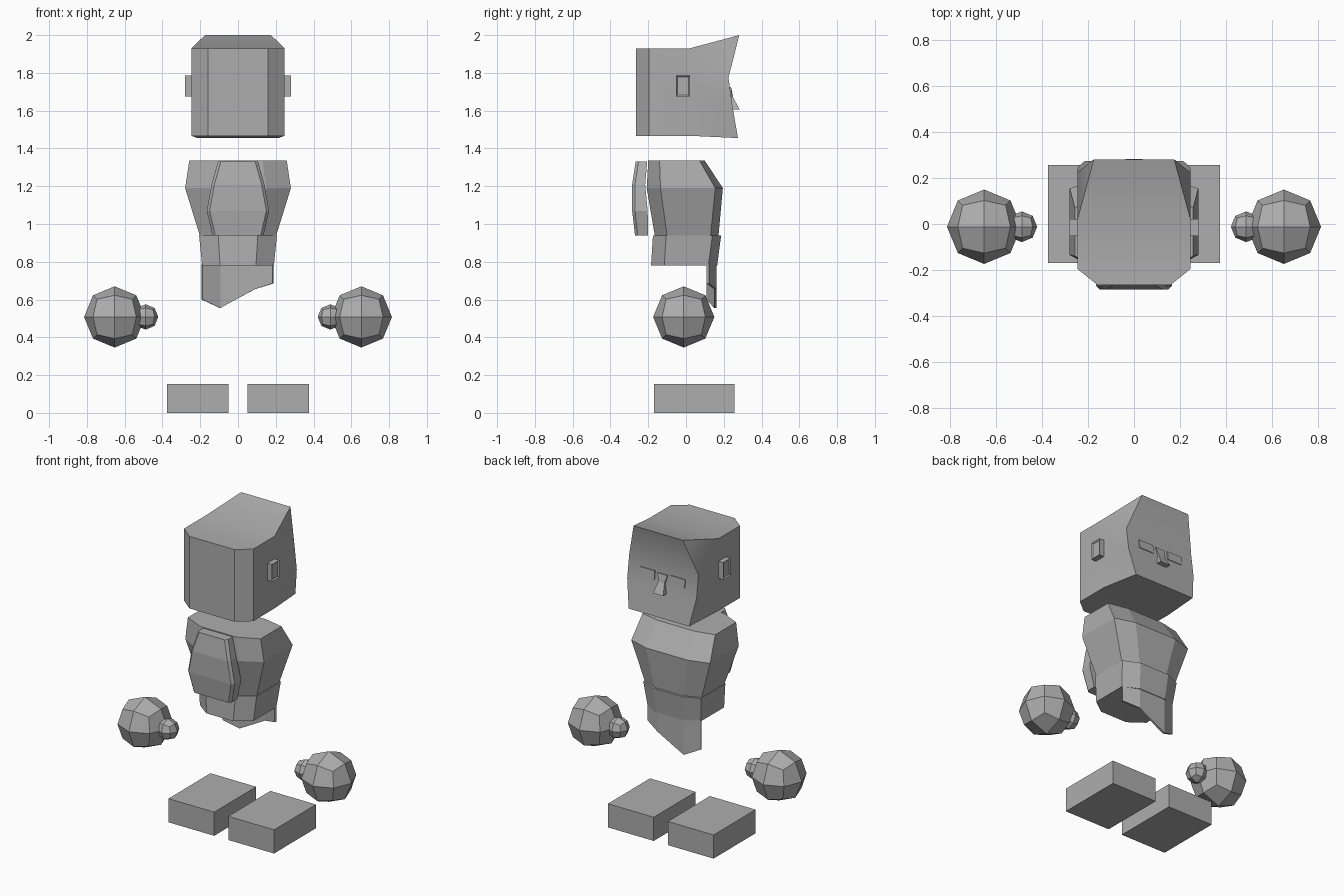
import bpy, bmesh, math
from mathutils import Vector

cube = bpy.data.objects.get("Cube")
if cube:
    bpy.data.objects.remove(cube, do_unlink=True)

COLOR = (0.42, 0.42, 0.42, 1.0)
grey = bpy.data.materials.new("plain grey")
grey.use_nodes = True
grey.diffuse_color = COLOR
bsdf = next(n for n in grey.node_tree.nodes if n.type == 'BSDF_PRINCIPLED')
bsdf.inputs["Base Color"].default_value = COLOR


def finish(name, bm, smooth=False):
    bmesh.ops.recalc_face_normals(bm, faces=bm.faces)
    me = bpy.data.meshes.new(name)
    bm.to_mesh(me)
    bm.free()
    me.materials.append(grey)
    ob = bpy.data.objects.new(name, me)
    bpy.context.collection.objects.link(ob)
    if smooth:
        bpy.ops.object.select_all(action='DESELECT')
        ob.select_set(True)
        bpy.context.view_layer.objects.active = ob
        bpy.ops.object.shade_smooth_by_angle(angle=math.radians(30))
    return ob


def mirrored_loft(name, rows, smooth=False, split=False):
    """Stack of symmetric rings; each row lists the +x half of the ring, front to back."""
    bm = bmesh.new()
    n = len(rows[0])
    right = [[bm.verts.new(p) for p in r] for r in rows]
    left = [[bm.verts.new((-x, y, z)) for x, y, z in r] for r in rows]
    for j in range(len(rows) - 1):
        for side in (right, left):
            a, b = side[j], side[j + 1]
            for i in range(n - 1):
                if split:
                    bm.faces.new((a[i], a[i + 1], b[i]))
                    bm.faces.new((a[i + 1], b[i + 1], b[i]))
                else:
                    bm.faces.new((a[i], a[i + 1], b[i + 1], b[i]))
        for i in (0, n - 1):
            bm.faces.new((right[j][i], right[j + 1][i], left[j + 1][i], left[j][i]))
    for j in (0, len(rows) - 1):
        for i in range(n - 1):
            bm.faces.new((right[j][i], right[j][i + 1], left[j][i + 1], left[j][i]))
    return finish(name, bm, smooth)


def octagon(z, side_x, mid_x, front, side_front, side_back, back):
    return [(mid_x, front, z), (side_x, side_front, z), (side_x, side_back, z), (mid_x, back, z)]


def box(name, lo, hi):
    bm = bmesh.new()
    bmesh.ops.create_cube(bm, size=1)
    for v in bm.verts:
        v.co = [lo[k] + (v.co[k] + 0.5) * (hi[k] - lo[k]) for k in range(3)]
    return bm


def quad_ball(name, center, radius):
    # Cube split once, pushed out to a sphere
    bm = bmesh.new()
    bmesh.ops.create_cube(bm, size=2)
    bmesh.ops.subdivide_edges(bm, edges=bm.edges[:], cuts=1, use_grid_fill=True)
    for v in bm.verts:
        v.co = Vector(center) + v.co.normalized() * radius
    finish(name, bm)


# Head: flared forehead, brow, cheek and chin rows
def head_row(fx, fy, fz, z):
    return [(fx, fy, fz), (0.246, 0.02, z), (0.246, -0.196, z), (0.16, -0.265, z)]

mirrored_loft("head", [
    head_row(0.175, 0.282, 2.0, 1.93),
    head_row(0.246, 0.225, 1.775, 1.775),
    head_row(0.246, 0.245, 1.63, 1.63),
    head_row(0.215, 0.275, 1.455, 1.467)], smooth=True, split=True)

# Nose: wedge widening towards its tip
mirrored_loft("nose", [
    [(0.035, 0.24, 1.72), (0.035, 0.21, 1.72)],
    [(0.022, 0.25, 1.67), (0.022, 0.21, 1.67)],
    [(0.036, 0.284, 1.605), (0.036, 0.21, 1.605)]])

# Torso, pelvis and back plate
mirrored_loft("torso", [
    octagon(1.335, 0.258, 0.13, 0.10, 0.072, -0.14, -0.20),
    octagon(1.19, 0.28, 0.15, 0.195, 0.155, -0.135, -0.208),
    octagon(0.938, 0.202, 0.10, 0.172, 0.13, -0.10, -0.165)])
mirrored_loft("pelvis", [
    octagon(0.94, 0.206, 0.105, 0.186, 0.14, -0.105, -0.175),
    octagon(0.78, 0.19, 0.095, 0.165, 0.118, -0.115, -0.185)])
mirrored_loft("back_plate", [
    [(x, yi, z), (x, yo + 0.015, z), (x - 0.015, yo, z)]
    for x, z, yi, yo in ((0.105, 1.332, -0.205, -0.266), (0.14, 1.21, -0.216, -0.285),
                         (0.165, 1.07, -0.203, -0.285), (0.135, 0.938, -0.20, -0.27))])

# Slanted cloth hanging under the pelvis
bm = bmesh.new()
cols = [(-0.19, 0.115, 0.60), (-0.095, 0.155, 0.555), (0.09, 0.155, 0.655), (0.185, 0.115, 0.685)]
tops = [bm.verts.new((x, y, 0.79)) for x, y, z in cols]
lows = [bm.verts.new((x, y, z)) for x, y, z in cols]
for i in range(3):
    bm.faces.new((tops[i], tops[i + 1], lows[i + 1], lows[i]))
cloth = finish("hip_cloth", bm)
solid = cloth.modifiers.new("thickness", 'SOLIDIFY')
solid.thickness = 0.012
solid.offset = 0

for side, s in (("left", 1), ("right", -1)):
    # Eye: thin plate following the tilt of the face
    bm = box(side + "_eye", (0.055, 0.222, 1.67), (0.16, 0.241, 1.725))
    for v in bm.verts:
        v.co.x *= s
        v.co.y += (1.70 - v.co.z) * 0.1
    finish(side + "_eye", bm)

    # Ear: block with a sunken outer face
    bm = box(side + "_ear", (0.24, -0.053, 1.675), (0.28, 0.021, 1.785))
    bm.normal_update()
    outer = [f for f in bm.faces if f.normal.x > 0.9]
    bmesh.ops.inset_region(bm, faces=outer, thickness=0.011, depth=-0.008)
    for v in bm.verts:
        v.co.x *= s
    finish(side + "_ear", bm)

    # Hand and thumb
    quad_ball(side + "_hand", (0.653 * s, -0.012, 0.508), 0.162)
    quad_ball(side + "_thumb", (0.489 * s, -0.012, 0.508), 0.067)

    # Foot
    lo, hi = sorted((0.05 * s, 0.375 * s))
    finish(side + "_foot", box(side + "_foot", (lo, -0.17, 0), (hi, 0.256, 0.152)))
